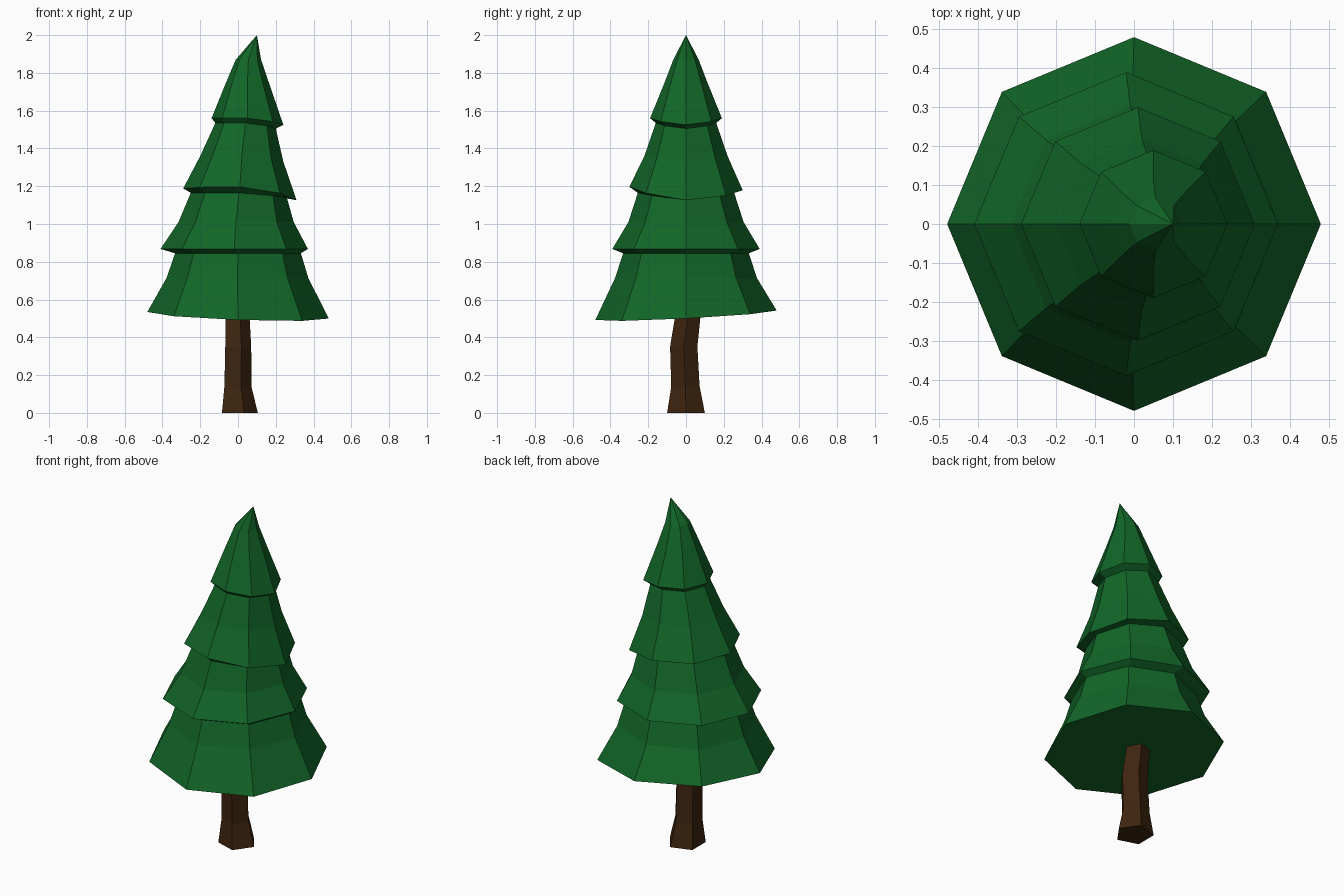
import bpy, bmesh
from math import sin, cos, tau

if "Cube" in bpy.data.objects:
    bpy.data.objects.remove(bpy.data.objects["Cube"])


def material(name, color):
    m = bpy.data.materials.new(name)
    m.diffuse_color = (*color, 1)
    m.use_nodes = True
    m.node_tree.nodes["Principled BSDF"].inputs["Base Color"].default_value = m.diffuse_color
    return m


def loft(name, sides, rings, mat, apex=None):
    """Loft rings of (cx, cy, z, radius, x tilt, y tilt, droop on +x side)."""
    bm = bmesh.new()
    loops = []
    for cx, cy, z, r, tx, ty, droop in rings:
        loop = []
        for i in range(sides):
            c, s = cos(tau * i / sides), sin(tau * i / sides)
            h = z + r * (tx * c + ty * s) - droop * max(0, c) ** 2
            loop.append(bm.verts.new((cx + r * c, cy + r * s, h)))
        loops.append(loop)
    bm.faces.new(loops[0][::-1])
    for a, b in zip(loops, loops[1:]):
        for i in range(sides):
            j = (i + 1) % sides
            bm.faces.new((a[i], a[j], b[j], b[i]))
    top = loops[-1]
    if apex:
        tip = bm.verts.new(apex)
        for i in range(sides):
            bm.faces.new((top[i], top[(i + 1) % sides], tip))
    else:
        bm.faces.new(top)
    bmesh.ops.recalc_face_normals(bm, faces=bm.faces)
    mesh = bpy.data.meshes.new(name)
    bm.to_mesh(mesh)
    bm.free()
    mesh.materials.append(mat)
    obj = bpy.data.objects.new(name, mesh)
    bpy.context.collection.objects.link(obj)
    return obj


# Five-sided trunk, flared at the foot and slightly crooked
bark = material("bark", (0.048, 0.018, 0.005))
loft("trunk", 5, [
    (0.000, 0.000, 0.00, 0.105, 0, 0, 0),
    (-0.008, -0.003, 0.14, 0.079, 0, 0, 0),
    (-0.006, -0.012, 0.35, 0.076, 0, 0, 0),
    (-0.010, 0.012, 0.53, 0.070, 0, 0, 0),
], bark)

# Eight-sided foliage: four stacked skirts leaning to a bent tip
needles = material("needles", (0.006, 0.133, 0.021))
loft("foliage", 8, [
    # lowest skirt
    (0.00, 0, 0.517, 0.48, -0.036, 0.052, 0),
    (-0.003, 0, 0.715, 0.375, 0, 0, 0),
    (0.00, 0, 0.845, 0.333, 0, 0, 0),
    # second skirt
    (-0.02, 0, 0.868, 0.39, 0, 0, 0),
    (-0.01, 0, 1.010, 0.305, 0, 0, 0),
    (0.005, 0, 1.165, 0.255, 0, 0, 0.03),
    # third skirt
    (0.01, 0, 1.188, 0.30, 0, -0.03, 0.062),
    (0.02, 0, 1.360, 0.22, 0, 0, 0.03),
    (0.04, 0, 1.535, 0.16, 0, 0, 0.03),
    # top skirt
    (0.05, 0, 1.560, 0.19, 0, 0, 0.035),
    (0.05, 0, 1.750, 0.113, 0, 0, 0),
    (0.055, 0, 1.870, 0.067, 0, 0, 0),
], needles, apex=(0.10, 0, 2.0))
